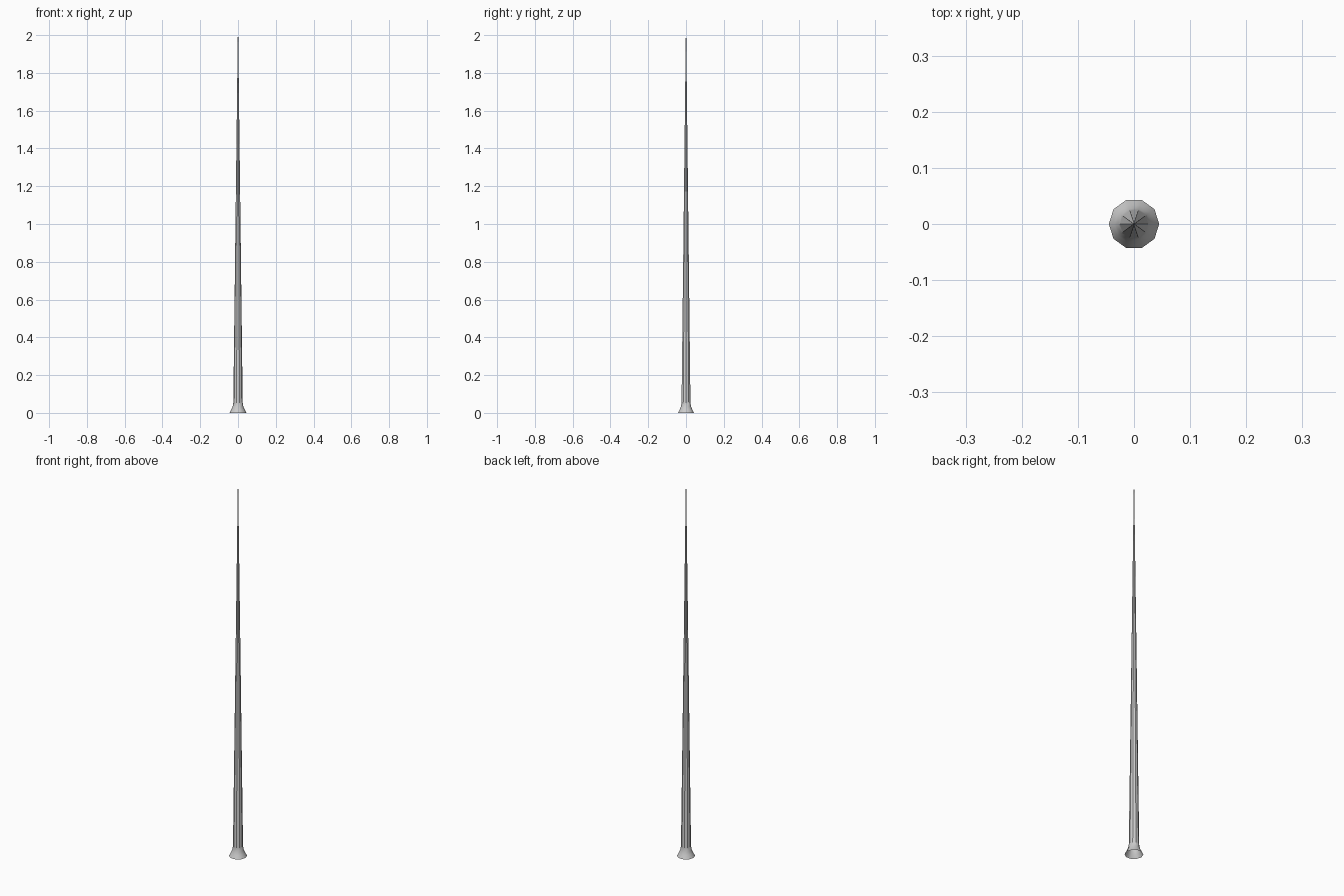
import bpy, bmesh, math

if "Cube" in bpy.data.objects:
    bpy.data.objects.remove(bpy.data.objects["Cube"])

SIDES = 10
# radius, height: flared open foot, then a long straight taper
PROFILE = [(0.045, 0.0), (0.035, 0.018), (0.028, 0.035), (0.0248, 0.055), (0.0012, 2.0)]

# Tapered mast: one ring of vertices per profile point
bm = bmesh.new()
rings = []
for r, z in PROFILE:
    rings.append([bm.verts.new((r * math.cos(math.tau * i / SIDES),
                                r * math.sin(math.tau * i / SIDES), z))
                  for i in range(SIDES)])
for a, b in zip(rings, rings[1:]):
    for i in range(SIDES):
        j = (i + 1) % SIDES
        bm.faces.new((a[i], a[j], b[j], b[i]))
bm.faces.new(rings[-1])  # tip cap

mesh = bpy.data.meshes.new("tapered_mast")
bm.to_mesh(mesh)
bm.free()
mast = bpy.data.objects.new("tapered_mast", mesh)
bpy.context.collection.objects.link(mast)

# Smooth flare, crisp shaft edges
bpy.context.view_layer.objects.active = mast
mast.select_set(True)
bpy.ops.object.shade_smooth_by_angle(angle=math.radians(35))
